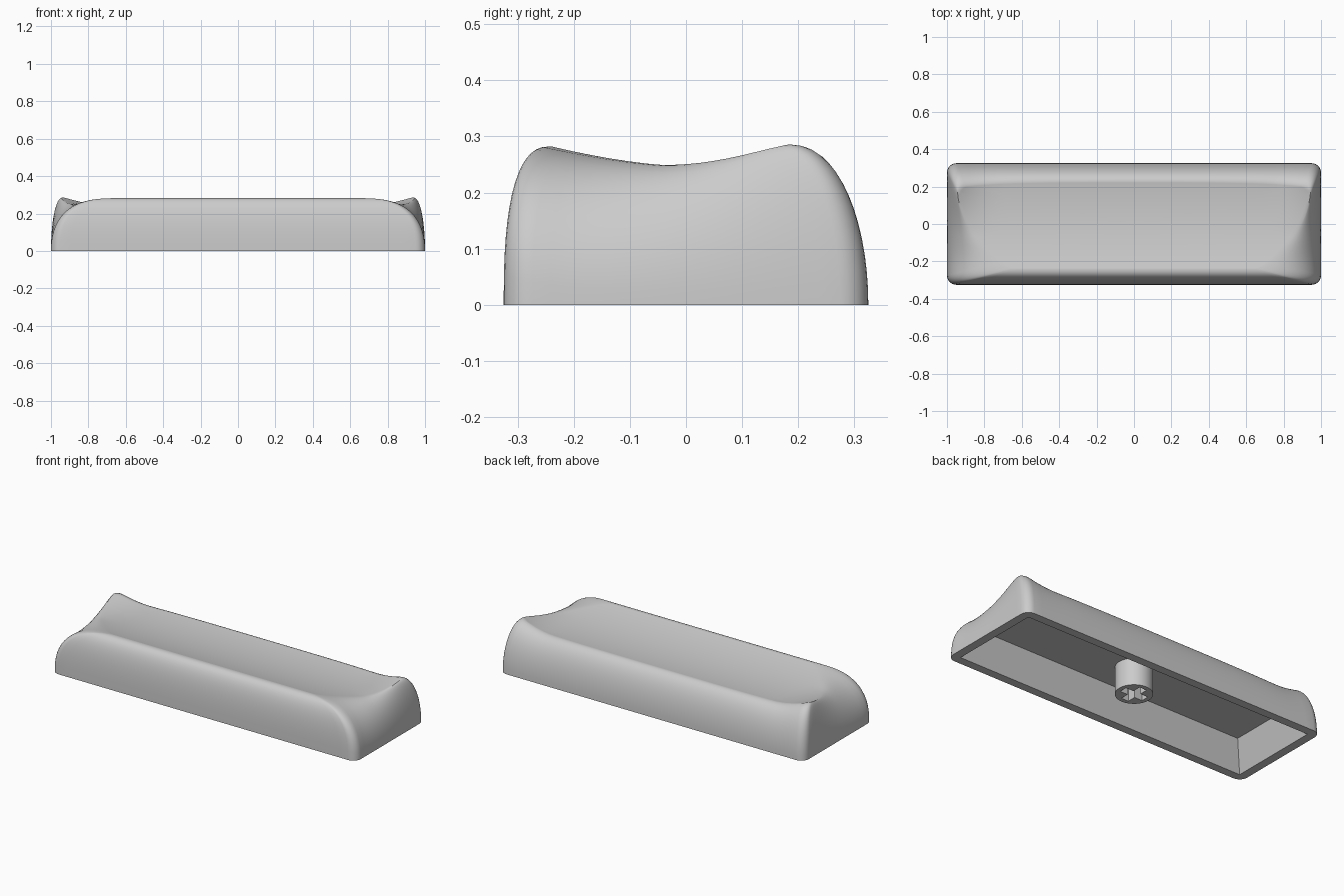
import bpy
import bmesh
import math

HALF_X, HALF_Y, CORNER, WALL = 1.0, 0.325, 0.05, 0.05
CEILING = 0.17

if "Cube" in bpy.data.objects:
    bpy.data.objects.remove(bpy.data.objects["Cube"], do_unlink=True)

grey = bpy.data.materials.new("light grey plastic")
grey.use_nodes = True
colour = (0.6, 0.6, 0.6, 1)
grey.diffuse_color = colour
grey.node_tree.nodes["Principled BSDF"].inputs["Base Color"].default_value = colour


def add_object(name, bm):
    mesh = bpy.data.meshes.new(name)
    bmesh.ops.recalc_face_normals(bm, faces=bm.faces)
    bm.to_mesh(mesh)
    bm.free()
    mesh.materials.append(grey)
    obj = bpy.data.objects.new(name, mesh)
    bpy.context.collection.objects.link(obj)
    return obj


def smooth(obj, angle):
    bpy.ops.object.select_all(action="DESELECT")
    obj.select_set(True)
    bpy.context.view_layer.objects.active = obj
    bpy.ops.object.shade_smooth_by_angle(angle=math.radians(angle))


def clamp(v, low, high):
    return max(low, min(high, v))


def outline():
    """Rounded rectangle, counter-clockwise from the front left end."""
    cx, cy = HALF_X - CORNER, HALF_Y - CORNER
    corners = [(cx, -cy, -90), (cx, cy, 0), (-cx, cy, 90), (-cx, -cy, 180)]
    arcs = [[(x + CORNER * math.cos(math.radians(a + 15 * i)),
              y + CORNER * math.sin(math.radians(a + 15 * i))) for i in range(7)]
            for x, y, a in corners]
    points = []
    for i, arc in enumerate(arcs):
        points += arc
        (ax, ay), (bx, by) = arc[-1], arcs[(i + 1) % 4][0]
        steps = 16 if i % 2 == 0 else 36
        points += [(ax + (bx - ax) * k / steps, ay + (by - ay) * k / steps)
                   for k in range(1, steps)]
    return points


def dish(x, y):
    """Height of the scooped top, with raised back corners."""
    side = clamp((abs(x) - 0.72) / 0.22, 0, 1)
    back = clamp((y + 0.05) / 0.25, 0, 1)
    return 0.243 + 0.385 * (y - 0.08) ** 2 + 0.042 * side ** 2 * back


def rim(x, y):
    """Point of the top edge above an outline point."""
    t = (y + HALF_Y) / (2 * HALF_Y)
    half = 0.945 - 0.26 * (1 - t) ** 2
    return x * half, -0.24 + t * (0.44 + 0.025 * (1 - x ** 4))


def wall_point(x, y, a):
    """Point on the bulging wall, from the base (a=0) to the top edge."""
    rx, ry = rim(x, y)
    power = 2 / (2 + 0.6 * clamp(-y / HALF_Y, 0, 1) ** 4)
    s, c = math.sin(a) ** power, max(0, math.cos(a)) ** power
    return x + (rx - x) * (1 - c), y + (ry - y) * (1 - c), dish(rx, ry) * s


# Keycap shell: cavity, base rim, outer wall and scooped top as one loft
base = outline()
inner = [(clamp(x, WALL - HALF_X, HALF_X - WALL),
          clamp(y, WALL - HALF_Y, HALF_Y - WALL)) for x, y in base]
rings = [[(x * 0.935, y * 0.79, CEILING) for x, y in inner],
         [(x, y, 0) for x, y in inner]]
WALL_STEPS, TOP_STEPS = 14, 18
for i in range(WALL_STEPS + 1):
    rings.append([wall_point(x, y, math.pi / 2 * i / WALL_STEPS) for x, y in base])
for i in range(1, TOP_STEPS):
    k = 1 - (i / TOP_STEPS) ** 1.4
    edge = [rim(x, y) for x, y in base]
    rings.append([(x * k, y * k, dish(x * k, y * k)) for x, y in edge])

bm = bmesh.new()
loops = [[bm.verts.new(p) for p in ring] for ring in rings]
count = len(base)
for low, high in zip(loops, loops[1:]):
    for i in range(count):
        j = (i + 1) % count
        bm.faces.new((low[i], low[j], high[j], high[i]))
centre = bm.verts.new((0, 0, dish(0, 0)))
for i in range(count):
    bm.faces.new((loops[-1][i], loops[-1][(i + 1) % count], centre))
bm.faces.new(loops[0])
bmesh.ops.remove_doubles(bm, verts=bm.verts, dist=0.00005)
shell = add_object("keycap_shell", bm)
smooth(shell, 45)

# Stem: round post under the ceiling with a cross-shaped socket
bm = bmesh.new()
bmesh.ops.create_cone(bm, cap_ends=True, segments=48, radius1=0.1, radius2=0.1, depth=0.17)
bmesh.ops.translate(bm, verts=bm.verts, vec=(0, 0, 0.095))
stem = add_object("stem", bm)
cutters = []
for name, sx, sy in (("slot_across", 0.148, 0.047), ("slot_along", 0.047, 0.148)):
    bm = bmesh.new()
    bmesh.ops.create_cube(bm, size=1)
    bmesh.ops.scale(bm, verts=bm.verts, vec=(sx, sy, 0.28))
    cutter = add_object(name, bm)
    cutter.hide_render = True
    cutters.append(cutter)
    cut = stem.modifiers.new(name, "BOOLEAN")
    cut.operation, cut.solver, cut.object = "DIFFERENCE", "EXACT", cutter
bpy.context.view_layer.update()
result = bpy.data.meshes.new_from_object(stem.evaluated_get(bpy.context.evaluated_depsgraph_get()))
stem.modifiers.clear()
stem.data = result
for cutter in cutters:
    bpy.data.objects.remove(cutter, do_unlink=True)
smooth(stem, 30)
